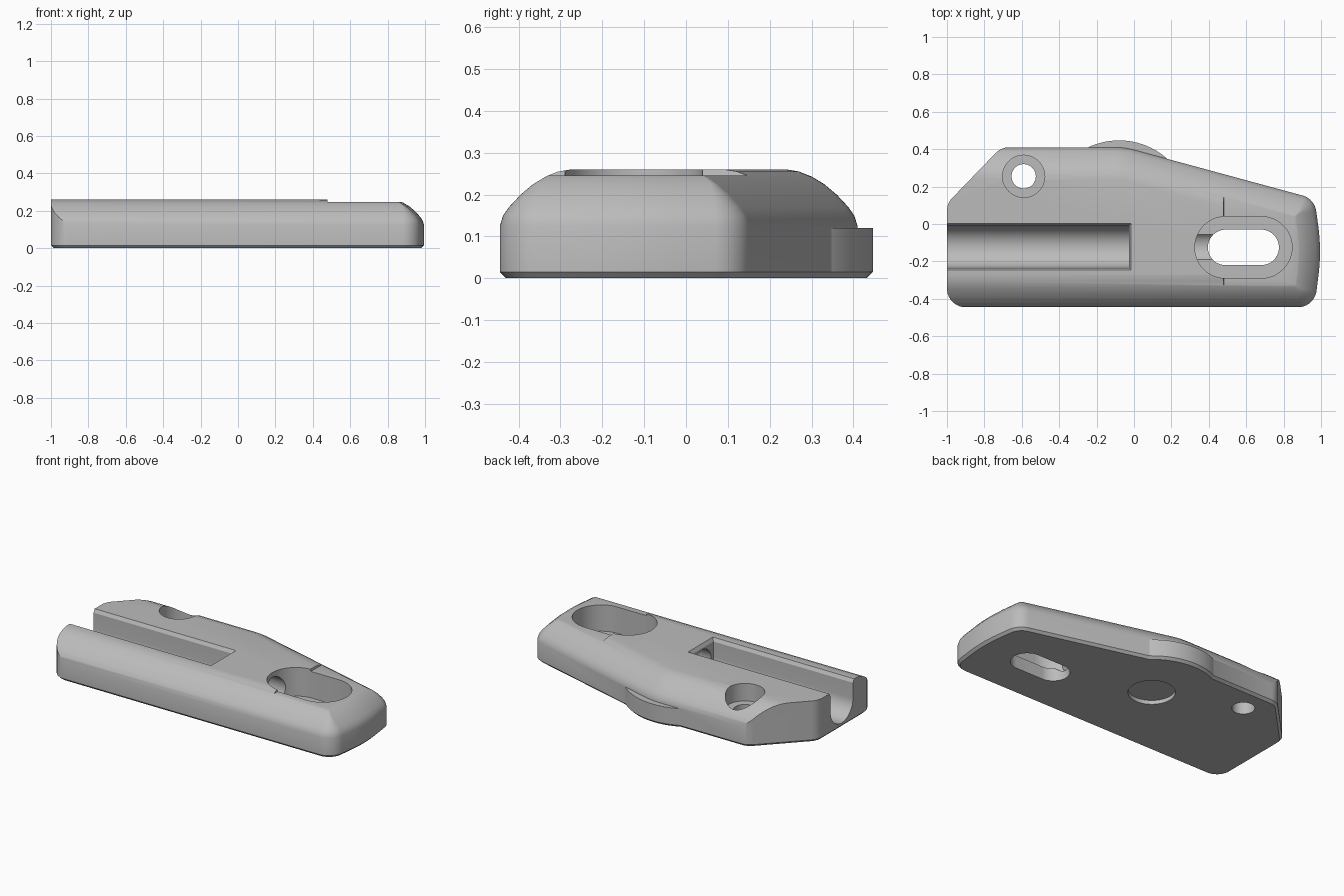
import bpy
import bmesh
from math import cos, sin, pi, tan
from mathutils import Vector

cube = bpy.data.objects.get("Cube")
if cube:
    bpy.data.objects.remove(cube)

grey = bpy.data.materials.new("light_grey")
grey.use_nodes = True
colour = (0.5, 0.5, 0.5, 1)
grey.diffuse_color = colour
grey.node_tree.nodes["Principled BSDF"].inputs["Base Color"].default_value = colour


def outline(corners, inset=0, steps=10):
    """Counter-clockwise polygon of (x, y, radius), moved inwards, with rounded corners."""
    pts = [Vector(c[:2]) for c in corners]
    n, ring = len(pts), []
    for i, p in enumerate(pts):
        a = (p - pts[i - 1]).normalized()
        b = (pts[(i + 1) % n] - p).normalized()
        na, nb = Vector((-a.y, a.x)), Vector((-b.y, b.x))
        mitre = (na + nb) / (1 + na.dot(nb))
        radius = max(corners[i][2] - inset, 0.008)
        centre = p + mitre * (inset + radius)
        turn = a.angle_signed(b)
        turn = abs(turn)
        for k in range(steps + 1):
            t = turn * k / steps
            d = -na
            ring.append((centre.x + radius * (d.x * cos(t) - d.y * sin(t)),
                         centre.y + radius * (d.x * sin(t) + d.y * cos(t))))
    return ring


def capsule(x0, x1, y, r, steps=24):
    """Slot outline; a circle when both centres agree."""
    right = [(x1 + r * cos(t), y + r * sin(t))
             for t in (-pi / 2 + pi * k / steps for k in range(steps + 1))]
    left = [(x0 - r * cos(t), y - r * sin(t))
            for t in (-pi / 2 + pi * k / steps for k in range(steps + 1))]
    if x0 == x1:
        return right[:-1] + left[:-1]
    return right + left


def loft(name, rings):
    """Closed solid through rings of 3D points."""
    bm = bmesh.new()
    rows = [[bm.verts.new(p) for p in ring] for ring in rings]
    n = len(rows[0])
    for low, high in zip(rows, rows[1:]):
        for i in range(n):
            j = (i + 1) % n
            bm.faces.new((low[i], low[j], high[j], high[i]))
    bm.faces.new(rows[0][::-1])
    bm.faces.new(rows[-1])
    bmesh.ops.recalc_face_normals(bm, faces=bm.faces)
    mesh = bpy.data.meshes.new(name)
    bm.to_mesh(mesh)
    bm.free()
    obj = bpy.data.objects.new(name, mesh)
    bpy.context.collection.objects.link(obj)
    mesh.materials.append(grey)
    return obj


def at_z(ring, z):
    return [(x, y, z) for x, y in ring]


def column(name, ring, z0, z1):
    return loft(name, [at_z(ring, z0), at_z(ring, z1)])


def combine(body, tool, operation):
    """Apply a boolean and discard the tool."""
    mod = body.modifiers.new(operation.lower(), 'BOOLEAN')
    mod.operation, mod.object, mod.solver = operation, tool, 'EXACT'
    bpy.ops.object.select_all(action='DESELECT')
    bpy.context.view_layer.objects.active = body
    body.select_set(True)
    bpy.ops.object.modifier_apply(modifier=mod.name)
    bpy.data.objects.remove(tool)


# Main body: plan outline with a small chamfer round the bottom
shared = [(0.965, -0.445, 0.1), (1.003, -0.14, 1.0), (0.965, 0.135, 0.1), (-0.05, 0.41, 0.4)]
plan = [(-1, -0.445, 0.1)] + shared + [(-0.71, 0.41, 0.1), (-1, 0.11, 0.1)]
body = loft("latch_body", [at_z(outline(plan, 0.015), 0),
                           at_z(outline(plan), 0.015),
                           at_z(outline(plan), 0.35)])

# Rounded shoulder on front, right end and back; the left end stays cut off square
long_plan = [(-1.6, -0.445, 0.01)] + shared + [(-1.6, 0.41, 0.01)]
shoulder = [(-0.1, -0.03), (0.095, -0.03), (0.125, 0), (0.15, 0.008), (0.17, 0.022),
            (0.2, 0.05), (0.225, 0.08), (0.243, 0.11), (0.255, 0.14), (0.26, 0.17)]
hull = loft("shoulder_hull", [at_z(outline(long_plan, d), z) for z, d in shoulder])
combine(body, hull, 'INTERSECT')

# Round boss bulging from the back edge, and the pocket beneath it
bx, by = -0.08, 0.06
boss = loft("round_boss", [at_z(capsule(bx, bx, by, r, 48), z)
                           for z, r in ((0, 0.372), (0.015, 0.387), (0.12, 0.387))])
combine(body, boss, 'UNION')
combine(body, column("pocket", capsule(bx, bx, by, 0.134), -0.1, 0.025), 'DIFFERENCE')

# Slightly lower top at the right end
step = [(0.48, -0.6), (1.2, -0.6), (1.2, 0.6), (0.48, 0.6)]
low = [(x - 0.01 if x < 1 else x, y) for x, y in step]
combine(body, loft("top_step", [at_z(step, 0.246), at_z(low, 0.3)]), 'DIFFERENCE')

# Long slot and screw hole, each with a counterbore
for name, x0, x1, y, r_in, r_out, ledge in (("slot", 0.49, 0.68, -0.125, 0.095, 0.165, 0.08),
                                            ("screw_hole", -0.59, -0.59, 0.255, 0.065, 0.113, 0.15)):
    combine(body, column(name + "_bore", capsule(x0, x1, y, r_out), ledge, 0.5), 'DIFFERENCE')
    combine(body, column(name, capsule(x0, x1, y, r_in), -0.1, 0.5), 'DIFFERENCE')

# U-shaped channel open to the left, with a chamfered lip
gy, gr, gz = -0.122, 0.112, 0.142
section = [(gy - gr * cos(t), gz - gr * sin(t)) for t in (pi * k / 24 for k in range(25))]
section += [(gy + gr, 0.4), (gy - gr, 0.4)]
channel = loft("channel", [[(x, y, z) for y, z in section] for x in (-1.3, -0.027)])
combine(body, channel, 'DIFFERENCE')


def lip_ring(w, z):
    x = -0.027 + w - gr
    return [(-1.3, gy - w, z), (x, gy - w, z), (x, gy + w, z), (-1.3, gy + w, z)]


lip = loft("channel_lip", [lip_ring(gr - 0.002, 0.236), lip_ring(gr + 0.013, 0.262),
                           lip_ring(gr + 0.013, 0.3)])
combine(body, lip, 'DIFFERENCE')

# Round passage joining the channel to the slot
circle = capsule(gy, gy, 0.14, 0.09)
passage = loft("passage", [[(x, y, z) for y, z in circle] for x in (-0.1, 0.5)])
combine(body, passage, 'DIFFERENCE')

bpy.ops.object.shade_smooth_by_angle(angle=pi / 7)
